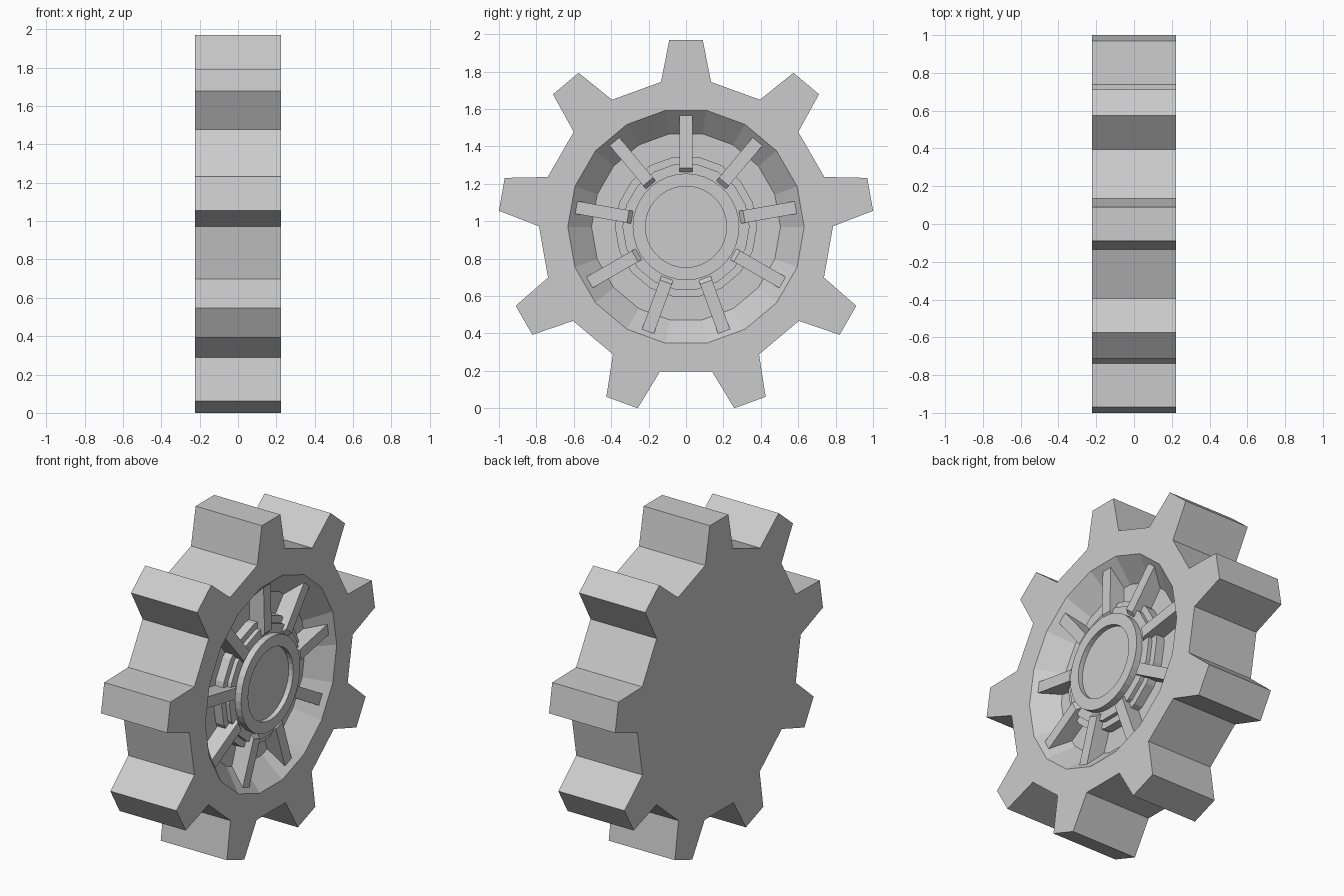
import bpy, bmesh
from math import sin, cos, radians

if "Cube" in bpy.data.objects:
    bpy.data.objects.remove(bpy.data.objects["Cube"])

ZC = 0.97      # axle height
HALF = 0.223   # half thickness
TEETH = 9


def pt(r, deg, x):
    a = radians(deg)
    return (x, r * sin(a), ZC + r * cos(a))


def finish(bm, name):
    bmesh.ops.recalc_face_normals(bm, faces=bm.faces)
    me = bpy.data.meshes.new(name)
    bm.to_mesh(me)
    bm.free()
    ob = bpy.data.objects.new(name, me)
    bpy.context.collection.objects.link(ob)
    return ob


def lathe(bm, profile, sides, offset, first=None):
    """Spin (radius, x) points around the axle; returns last ring."""
    prev = first
    for r, x in profile:
        ring = [bm.verts.new(pt(r, offset + i * 360 / sides, x)) for i in range(sides)]
        if prev:
            for i in range(sides):
                j = (i + 1) % sides
                bm.faces.new((prev[i], prev[j], ring[j], ring[i]))
        prev = ring
    return prev


# Toothed wheel body with stepped dish on the +x side
bm = bmesh.new()
tooth = [(0.786, -9.8), (1.004, -5.1), (1.004, 5.1), (0.786, 9.8)]
outline = [(r, a + k * 360 / TEETH) for k in range(TEETH) for r, a in tooth]
front = [bm.verts.new(pt(r, a, HALF)) for r, a in outline]
back = [bm.verts.new(pt(r, a, -HALF)) for r, a in outline]
n = len(outline)
for i in range(n):
    j = (i + 1) % n
    bm.faces.new((front[i], front[j], back[j], back[i]))
bm.faces.new(back)
rim = lathe(bm, [(0.632, HALF)], 18, -10)
for k in range(TEETH):
    f = front[4 * k:4 * k + 4]
    nxt = front[(4 * k + 4) % n]
    a, b, c = rim[2 * k], rim[2 * k + 1], rim[(2 * k + 2) % 18]
    bm.faces.new(f)
    bm.faces.new((a, b, f[3], f[0]))
    bm.faces.new((b, c, nxt, f[3]))
dish = [(0.505, 0.10), (0.38, 0.10), (0.38, 0.155), (0.34, 0.155),
        (0.34, 0.18), (0.27, 0.18)]
bm.faces.new(lathe(bm, dish, 18, -10, rim))
finish(bm, "gear_body")

# Raised hub ring with shallow round recess
bm = bmesh.new()
hub = [(0.285, 0.17), (0.285, 0.22), (0.217, 0.22), (0.217, 0.19)]
bm.faces.new(lathe(bm, hub, 36, 0))
finish(bm, "hub")

# Ribs: side profile (radius, x) with a sloped inner end, one per tooth
rib = [(0.285, 0.15), (0.285, 0.172), (0.315, 0.203), (0.603, 0.196),
       (0.52, 0.09), (0.315, 0.09)]
W = 0.034
for k in range(TEETH):
    bm = bmesh.new()
    a = radians(k * 360 / TEETH)
    loops = [[bm.verts.new((x, r * sin(a) + s * W * cos(a),
                            ZC + r * cos(a) - s * W * sin(a))) for r, x in rib]
             for s in (-1, 1)]
    for lp in loops:
        bm.faces.new(lp)
    for i in range(len(rib)):
        j = (i + 1) % len(rib)
        bm.faces.new((loops[0][i], loops[0][j], loops[1][j], loops[1][i]))
    finish(bm, f"rib_{k + 1}")
